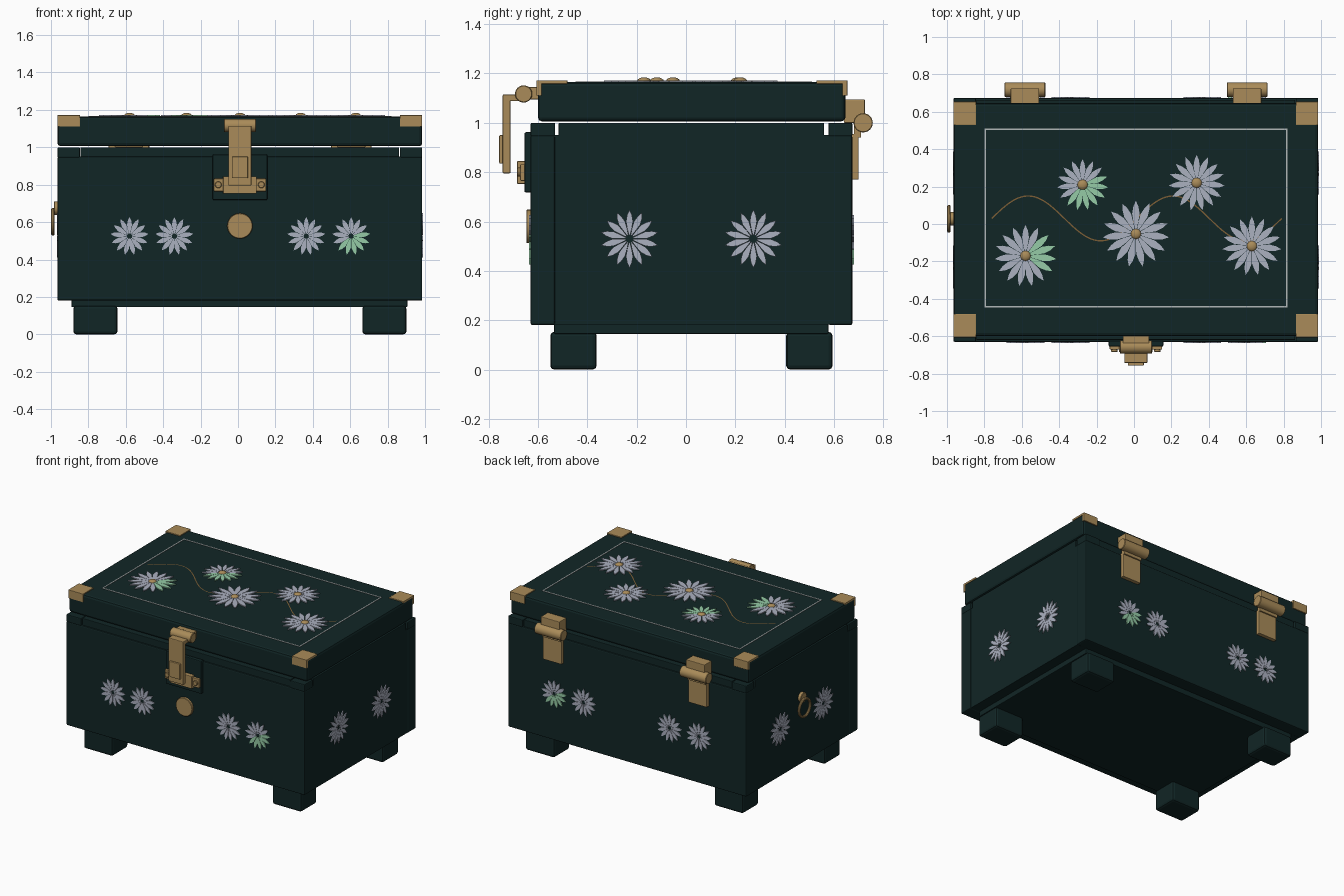
import bpy, bmesh, math
from mathutils import Matrix, Vector

if "Cube" in bpy.data.objects:
    bpy.data.objects.remove(bpy.data.objects["Cube"])

CX, CY = 0.01, 0.022          # centre of the wooden box
X0, X1 = -0.965, 0.985        # box width
Y0, Y1 = -0.63, 0.674         # box depth
PI = math.pi


def material(name, rgb):
    m = bpy.data.materials.new(name)
    m.diffuse_color = (*rgb, 1)
    m.use_nodes = True
    m.node_tree.nodes["Principled BSDF"].inputs["Base Color"].default_value = m.diffuse_color
    return m


WOOD = material("dark green wood", (0.0055, 0.019, 0.019))
BRASS = material("brass", (0.40, 0.26, 0.10))
PETAL = material("pale petal", (0.41, 0.44, 0.53))
MINT = material("mint petal", (0.30, 0.60, 0.38))
LINE = material("light inlay", (0.45, 0.48, 0.48))
VINE = material("brown vine", (0.20, 0.11, 0.035))


def finish(bm, name, mats, bevel=0, segs=2):
    me = bpy.data.meshes.new(name)
    bmesh.ops.recalc_face_normals(bm, faces=bm.faces)
    bm.to_mesh(me)
    bm.free()
    ob = bpy.data.objects.new(name, me)
    bpy.context.collection.objects.link(ob)
    for m in mats:
        me.materials.append(m)
    if bevel:
        b = ob.modifiers.new("bevel", 'BEVEL')
        b.width, b.segments = bevel, segs
    return ob


def smooth(ob):
    bpy.ops.object.select_all(action='DESELECT')
    bpy.context.view_layer.objects.active = ob
    ob.select_set(True)
    bpy.ops.object.shade_smooth_by_angle(angle=math.radians(35))
    return ob


def box(name, x0, x1, y0, y1, z0, z1, mat=WOOD, bevel=0.0):
    bm = bmesh.new()
    bmesh.ops.create_cube(bm, size=1)
    bmesh.ops.scale(bm, vec=(x1 - x0, y1 - y0, z1 - z0), verts=bm.verts)
    bmesh.ops.translate(bm, vec=((x0 + x1) / 2, (y0 + y1) / 2, (z0 + z1) / 2), verts=bm.verts)
    return finish(bm, name, [mat], bevel)


def cylinder(name, centre, axis, r, length, mat=BRASS, segs=24, bevel=0.003):
    bm = bmesh.new()
    bmesh.ops.create_cone(bm, cap_ends=True, segments=segs, radius1=r, radius2=r, depth=length)
    rot = Vector((0, 0, 1)).rotation_difference(Vector(axis)).to_matrix().to_4x4()
    bmesh.ops.transform(bm, matrix=Matrix.Translation(centre) @ rot, verts=bm.verts)
    return smooth(finish(bm, name, [mat], bevel, 1))


def facing(normal, centre):
    """Frame whose local z is the wall normal and local y is up."""
    n = Vector(normal)
    up = Vector((0, 1, 0)) if abs(n.z) > 0.5 else Vector((0, 0, 1))
    m = Matrix((up.cross(n), up, n)).transposed().to_4x4()
    return Matrix.Translation(centre) @ m


def flower(name, centre, normal, radius, count=13, mint=None, hub=False):
    bm = bmesh.new()
    half = math.tan(PI / count)
    profile = [(0.13, 0.02), (0.36, half * 0.34), (0.60, half * 0.53), (0.82, half * 0.36), (1, 0)]
    outline = profile + [(r, -w) for r, w in reversed(profile[:-1])]
    for i in range(count):
        a = PI / 2 + 2 * PI * i / count
        rot = Matrix.Rotation(a, 3, 'Z')
        deg = (math.degrees(a) + 180) % 360 - 180
        f = bm.faces.new([bm.verts.new(rot @ Vector((r * radius, w * radius, 0.006))) for r, w in outline])
        f.material_index = int(mint is not None and mint[0] <= deg <= mint[1])
    side = bmesh.ops.extrude_face_region(bm, geom=bm.faces[:], use_keep_orig=True)
    bmesh.ops.translate(bm, vec=(0, 0, -0.007),
                        verts=[v for v in side['geom'] if isinstance(v, bmesh.types.BMVert)])
    bmesh.ops.transform(bm, matrix=facing(normal, centre), verts=bm.verts)
    finish(bm, name, [PETAL, MINT])
    if hub:
        bm = bmesh.new()
        bmesh.ops.create_uvsphere(bm, u_segments=16, v_segments=8, radius=0.028)
        bmesh.ops.scale(bm, vec=(1, 1, 0.55), verts=bm.verts)
        bmesh.ops.translate(bm, vec=(centre[0], centre[1], centre[2] + 0.003), verts=bm.verts)
        smooth(finish(bm, name + "_hub", [BRASS]))


# Box boards, floor and plinth
box("front_board", X0, X1, Y0, -0.53, 0.18, 0.95, WOOD, 0.008)
box("back_board", X0, X1, 0.577, Y1, 0.18, 0.95, WOOD, 0.008)
for side, xa, xb in (("left", X0 + 0.004, X0 + 0.10), ("right", X1 - 0.10, X1 - 0.004)):
    box(side + "_board", xa, xb, -0.532, 0.579, 0.182, 0.95)
    box(side + "_rim", xa, xb, -0.516, 0.56, 0.94, 1.0, WOOD, 0.004)
box("floor_board", X0 + 0.05, X1 - 0.05, -0.57, 0.62, 0.185, 0.24)
box("plinth", -0.89, 0.905, -0.535, 0.577, 0.145, 0.19, WOOD, 0.004)
box("front_rim", -0.842, 0.862, Y0 + 0.01, -0.53, 0.94, 1.0, WOOD, 0.004)
box("back_rim", -0.842, 0.862, 0.577, Y1 - 0.01, 0.94, 1.0, WOOD, 0.004)

# Corner blocks, feet and lid corner plates
for sx in (-1, 1):
    for sy in (-1, 1):
        tag = ("left" if sx < 0 else "right") + ("_front" if sy < 0 else "_back")
        xo = X0 if sx < 0 else X1
        xs = sorted((xo, xo - sx * 0.12))
        ys = (Y0, -0.53) if sy < 0 else (0.577, Y1)
        box("corner_block_" + tag, *xs, *ys, 0.945, 1.0, WOOD, 0.006)
        fx, fy = CX + sx * 0.7725, CY + sy * 0.478
        box("foot_" + tag, fx - 0.118, fx + 0.118, fy - 0.094, fy + 0.094, 0, 0.153, WOOD, 0.016)
        edge = -0.606 if sy < 0 else 0.654
        box("corner_top_" + tag, *xs, *sorted((edge, edge - sy * 0.125)), 1.158, 1.172, BRASS, 0.002)
        box("corner_face_" + tag, *xs, *sorted((edge, edge - sy * 0.02)), 1.11, 1.171, BRASS, 0.002)

# Lid
box("lid", X0, X1, -0.60, 0.646, 1.006, 1.165, WOOD, 0.016)

# Lid inlay border
fx0, fx1, fy0, fy1, w = -0.80, 0.82, -0.447, 0.51, 0.008
for n, r in enumerate(((fx0, fx1, fy0, fy0 + w), (fx0, fx1, fy1 - w, fy1),
                       (fx0, fx0 + w, fy0, fy1), (fx1 - w, fx1, fy0, fy1))):
    box("inlay_line_%d" % n, *r, 1.16, 1.168, LINE)

# Winding vine on the lid
bm = bmesh.new()
prev = None
for i in range(81):
    t = i / 80
    x, y = -0.76 + 1.55 * t, 0.03 + 0.12 * math.sin(4 * PI * t)
    d = Vector((1.55, 0.48 * PI * math.cos(4 * PI * t), 0)).normalized()
    s = Vector((-d.y, d.x, 0)) * 0.0035
    pair = [bm.verts.new(Vector((x, y, 1.1675)) + k * s) for k in (1, -1)]
    if prev:
        bm.faces.new((prev[1], pair[1], pair[0], prev[0]))
    prev = pair
finish(bm, "vine", [VINE])

# Lid flowers
for n, (x, y, r, mint) in enumerate(((-0.275, 0.21, 0.137, (-140, 40)), (0.335, 0.22, 0.15, None),
                                     (0.01, -0.053, 0.178, None), (-0.58, -0.17, 0.165, (-30, 65)),
                                     (0.63, -0.118, 0.158, None))):
    flower("lid_flower_%d" % n, (x, y, 1.166), (0, 0, 1), r, 15, mint, True)

# Wall flowers
for n, x in enumerate((-0.58, -0.34, 0.365, 0.605)):
    mint = (-150, 10) if n == 3 else None
    flower("front_flower_%d" % n, (x, Y0, 0.525), (0, -1, 0), 0.102, 13, mint)
    flower("back_flower_%d" % n, (x, Y1, 0.525), (0, 1, 0), 0.102, 13, mint)
for n, y in enumerate((-0.229, 0.273)):
    flower("right_flower_%d" % n, (X1 - 0.003, y, 0.53), (1, 0, 0), 0.118, 14)
    flower("left_flower_%d" % n, (X0 + 0.003, y, 0.53), (-1, 0, 0), 0.118, 14)

# Front latch
box("latch_backplate", -0.135, 0.157, -0.655, -0.625, 0.718, 0.962, WOOD, 0.006)
box("latch_catch", -0.08, 0.10, -0.685, -0.65, 0.752, 0.845, BRASS, 0.004)
box("latch_ears", -0.13, 0.15, -0.672, -0.65, 0.765, 0.832, BRASS, 0.004)
for x in (-0.105, 0.125):
    cylinder("latch_screw", (x, -0.675, 0.80), (0, -1, 0), 0.018, 0.018, segs=16)
box("hasp_bar", -0.052, 0.072, -0.743, -0.711, 0.795, 1.115, BRASS, 0.005)
box("hasp_arm", -0.052, 0.072, -0.735, -0.66, 1.088, 1.115, BRASS, 0.005)
box("hasp_lock", -0.033, 0.053, -0.757, -0.74, 0.835, 0.95, BRASS, 0.004)
cylinder("hasp_pin", (CX, -0.658, 1.117), (1, 0, 0), 0.035, 0.172)
box("hasp_mount", -0.06, 0.08, -0.64, -0.595, 1.095, 1.145, BRASS, 0.003)
cylinder("front_medallion", (CX, -0.635, 0.58), (0, -1, 0), 0.068, 0.024, segs=32)

# Back hinges
for n, x in enumerate((-0.583, 0.605)):
    cylinder("hinge_barrel_%d" % n, (x, 0.718, 1.0), (1, 0, 0), 0.039, 0.217)
    box("hinge_block_%d" % n, x - 0.076, x + 0.076, 0.64, 0.725, 1.0, 1.095, BRASS, 0.004)
    box("hinge_leaf_%d" % n, x - 0.076, x + 0.076, 0.668, 0.70, 0.77, 0.955, BRASS, 0.004)
    box("hinge_knuckle_%d" % n, x - 0.076, x + 0.076, 0.68, 0.71, 0.94, 1.0, BRASS, 0.003)

# Ring pull on the left wall
cylinder("ring_boss", (-0.972, 0.028, 0.675), (1, 0, 0), 0.036, 0.026)
bpy.ops.mesh.primitive_torus_add(major_segments=32, minor_segments=10, major_radius=0.064,
                                 minor_radius=0.01, location=(-0.99, 0.028, 0.602),
                                 rotation=(0, PI / 2, 0))
ring = bpy.context.object
ring.name = "ring_pull"
ring.data.materials.append(BRASS)
smooth(ring)
